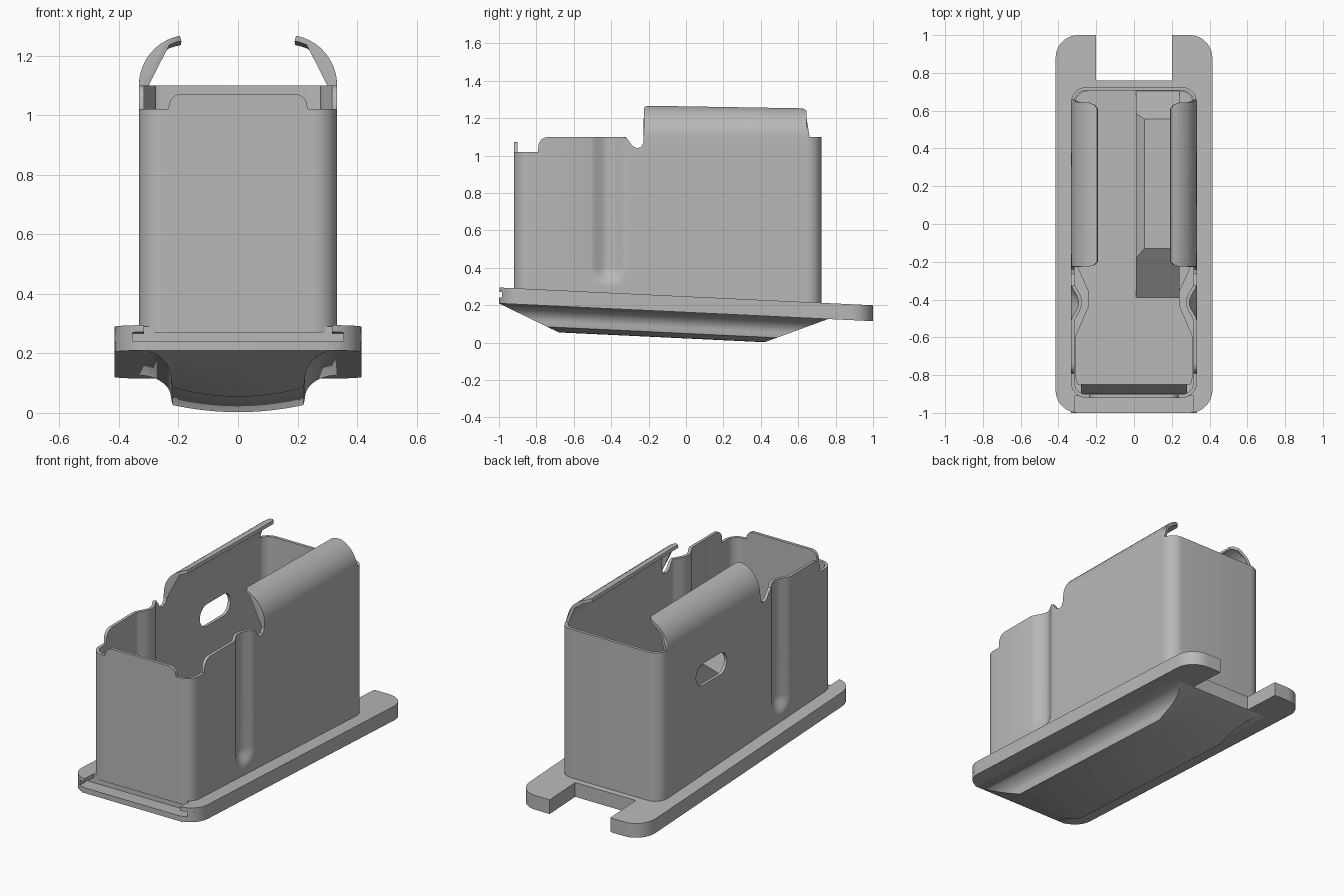
import bpy, bmesh
from math import sin, cos, acos, radians, sqrt, pi, hypot

cube = bpy.data.objects.get("Cube")
if cube:
    bpy.data.objects.remove(cube)

GREY = (0.48, 0.48, 0.48, 1)
steel = bpy.data.materials.new("grey steel")
steel.use_nodes = True
steel.diffuse_color = GREY
steel.node_tree.nodes["Principled BSDF"].inputs["Base Color"].default_value = GREY

TILT = 0.0475                      # downward slope of the base towards the back
HALF_W, FRONT, BACK, R = 0.333, -0.92, 0.725, 0.08


def finish(name, bm, recalc=True):
    bmesh.ops.remove_doubles(bm, verts=bm.verts, dist=1e-4)
    if recalc:
        bmesh.ops.recalc_face_normals(bm, faces=bm.faces)
    mesh = bpy.data.meshes.new(name)
    bm.to_mesh(mesh)
    bm.free()
    mesh.materials.append(steel)
    obj = bpy.data.objects.new(name, mesh)
    bpy.context.collection.objects.link(obj)
    return obj


def activate(obj):
    bpy.ops.object.select_all(action='DESELECT')
    obj.select_set(True)
    bpy.context.view_layer.objects.active = obj


def smooth(obj):
    activate(obj)
    bpy.ops.object.shade_smooth_by_angle(angle=radians(30))


def arc(cx, cy, r, a0, a1, n=8):
    return [(cx + r * cos(a0 + (a1 - a0) * i / n), cy + r * sin(a0 + (a1 - a0) * i / n))
            for i in range(n + 1)]


def mirrored(half):
    return half + [(-x, y) for x, y in reversed(half) if x > 1e-6]


def prism(name, outline, w0, w1, place):
    bm = bmesh.new()
    low, high = ([bm.verts.new(place(u, v, w)) for u, v in outline] for w in (w0, w1))
    bm.faces.new(low[::-1])
    bm.faces.new(high)
    n = len(outline)
    for i in range(n):
        j = (i + 1) % n
        bm.faces.new((low[i], low[j], high[j], high[i]))
    return finish(name, bm)


def ridge(name, columns, depth, front, front_len, back, back_len, place):
    """Long bar with a given cross-section and planar ramps at both ends."""
    bm = bmesh.new()
    rows = []
    for x, h in columns:
        t = h / depth
        pts = ((front, 0), (front + front_len * t, h), (back - back_len * t, h), (back, 0))
        rows.append([bm.verts.new(place(x, y, z)) for y, z in pts])
    for a, b in zip(rows, rows[1:]):
        for i in range(4):
            j = (i + 1) % 4
            bm.faces.new((a[i], a[j], b[j], b[i]))
    for row, (x, h) in ((rows[0], columns[0]), (rows[-1], columns[-1])):
        if h > 0:
            bm.faces.new(row)
    return finish(name, bm)


# Box wall: top edge height along the sides
SIDE_TOP = [(-0.791, 1.02), (-0.789, 1.06), (-0.775, 1.085), (-0.76, 1.095), (-0.74, 1.1),
            (-0.33, 1.1), (-0.31, 1.085), (-0.29, 1.055), (-0.265, 1.04), (-0.24, 1.045),
            (-0.228, 1.07), (-0.225, 1.29), (-0.218, 1.315), (-0.2, 1.335),
            (0.61, 1.335), (0.63, 1.32), (0.643, 1.29), (0.648, 1.1)]


def top_edge(x, y):
    if y < -0.9 and abs(x) < 0.24:
        d = min(max(0.235 - abs(x), 0) / 0.045, 1)
        return 1.02 + 0.052 * sqrt(1 - (1 - d) ** 2)
    if y <= SIDE_TOP[0][0]:
        return 1.02
    for (y0, z0), (y1, z1) in zip(SIDE_TOP, SIDE_TOP[1:]):
        if y <= y1:
            return z0 + (z1 - z0) * (y - y0) / (y1 - y0)
    return 1.1


def wall_point(x, y, z):
    s = 1 if x > 0 else -1
    if abs(x) > HALF_W - 0.01:
        # pressed groove with a round lower end
        d = hypot(y + 0.415, max(0, 0.405 - z)) / 0.095
        if d < 1:
            x -= s * 0.04 * cos(d * pi / 2) ** 1.5
    if z > 1.1 and abs(x) > 0.25:
        # feed lip rolled inwards
        a = (z - 1.1) / 0.17
        x -= s * 0.17 * (1 - cos(a))
        z = 1.1 + 0.17 * sin(a) - 0.012 * a * (y + 0.22)
    return x, y, z


side_ys = sorted({y for y, z in SIDE_TOP} | {-0.51 + 0.019 * i for i in range(11)})
front_xs = [0, 0.12] + [0.19 + 0.005 * i for i in range(10)]
half = ([(x, FRONT) for x in front_xs]
        + arc(HALF_W - R, FRONT + R, R, -pi / 2, 0)
        + [(HALF_W, y) for y in side_ys if y < BACK - R]
        + arc(HALF_W - R, BACK - R, R, 0, pi / 2) + [(0, BACK)])
loop = mirrored(half)
levels = ([0] + [0.3 + 0.012 * i for i in range(10)]
          + [0.7, 1.0, 1.02, 1.04, 1.055, 1.07, 1.085]
          + [1.1 + 0.0235 * i for i in range(11)])

bm = bmesh.new()
grid = []
for x, y in loop:
    low, high = 0.225 - TILT * y, top_edge(x, y)
    grid.append([bm.verts.new(wall_point(x, y, min(max(z, low), high))) for z in levels])
for k, a in enumerate(grid):
    b = grid[(k + 1) % len(grid)]
    for i in range(len(levels) - 1):
        bm.faces.new((a[i], b[i], b[i + 1], a[i + 1]))
bmesh.ops.remove_doubles(bm, verts=bm.verts, dist=1e-5)
bmesh.ops.dissolve_degenerate(bm, edges=bm.edges, dist=1e-5)
box = finish("box_wall", bm, recalc=False)

# Sheet thickness and the window in the right wall
solid = box.modifiers.new("thickness", 'SOLIDIFY')
solid.thickness = 0.018
solid.offset = -1
capsule = (arc(0.315, 0.83, 0.065, -pi / 2, pi / 2, 12)
           + arc(0.155, 0.83, 0.065, pi / 2, 3 * pi / 2, 12))
cutter = prism("window_cutter", capsule, -0.4, -0.25, lambda u, v, w: (w, u, v))
cutter.hide_render = True
cut = box.modifiers.new("window", 'BOOLEAN')
cut.operation = 'DIFFERENCE'
cut.solver = 'EXACT'
cut.object = cutter
activate(box)
for m in ("thickness", "window"):
    bpy.ops.object.modifier_apply(modifier=m)
bpy.data.objects.remove(cutter)
smooth(box)


# Floor plate: three layers, the upper two notched in front for the catch groove
def tilted(x, y, z):
    return x, y, z - TILT * y


def plate_outline(notch):
    r, cx, cy = 0.12, 0.295, 0.88
    if notch:
        start = [(0, -0.91), (notch, -0.91)]
        a = -acos((notch - cx) / r)
    else:
        start, a = [(0, -1)], -pi / 2
    return mirrored(start + arc(cx, -cy, r, a, 0) + arc(cx, cy, r, 0, pi / 2)
                    + [(0.2, 1), (0.2, 0.76), (0, 0.76)])


for name, notch, z0, z1 in (("floor_plate_bottom", 0, 0.1625, 0.194),
                            ("floor_plate_groove", 0.355, 0.194, 0.224),
                            ("floor_plate_top", 0.315, 0.224, 0.2475)):
    smooth(prism(name, plate_outline(notch), z0, z1, tilted))

# Belly under the plate: hollow flanks, gently rounded bottom
flank = [(0.333 - 0.108 * (1 - cos(t)), 0.095 * sin(t)) for t in [pi / 20 * i for i in range(11)]]
flank = [(0.225 + 0.108 * (1 - sin(pi / 20 * i)), 0.085 * (1 - cos(pi / 20 * i)))
         for i in range(11)]
bottom = [(0.22 - 0.022 * i, 0.14 - 0.027 * (1 - 0.1 * i) ** 2) for i in range(11)]
section = mirrored(flank + bottom)
smooth(ridge("floor_plate_belly", section, 0.14, -1, 0.32, 0.76, 0.34,
             lambda x, y, h: (x, y, 0.1625 - TILT * y - h)))

# Follower: notched plate, bent nose and a raised rib on the left half
LEVEL = 0.45
side = [(0, -0.85), (0.3, -0.85), (0.313, -0.8), (0.313, -0.6), (0.24, -0.43),
        (0.24, -0.36), (0.313, -0.2), (0.313, 0.62)]
outline = mirrored(side + arc(0.243, 0.636, 0.07, 0, pi / 2) + [(0, 0.706)])
prism("follower_plate", outline, LEVEL - 0.02, LEVEL, lambda x, y, z: (x, y, z))
nose = [(-0.85, LEVEL), (-0.9, LEVEL - 0.1), (-0.9, LEVEL - 0.12), (-0.85, LEVEL - 0.02)]
prism("follower_nose", nose, -0.28, 0.28, lambda u, v, w: (w, u, v))
ridge("follower_rib", [(0.01, 0.16), (0.055, 0.2), (0.24, 0.2)], 0.2,
      -0.39, 0.26, 0.705, 0.15, lambda x, y, h: (x, y, LEVEL + h))
